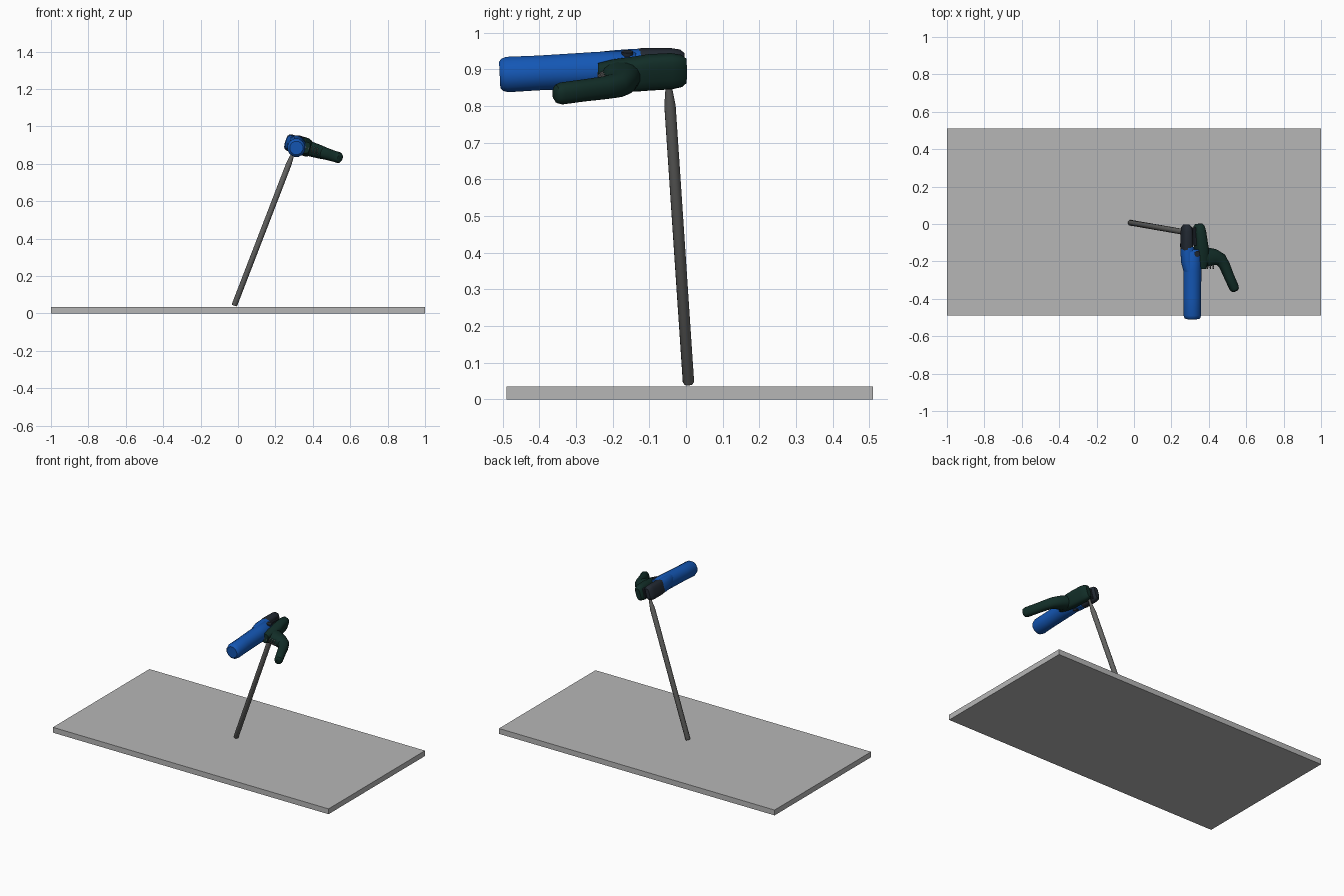
import bpy, bmesh, math
from mathutils import Vector, Matrix

if "Cube" in bpy.data.objects:
    bpy.data.objects.remove(bpy.data.objects["Cube"])


def mat(name, r, g, b):
    m = bpy.data.materials.new(name)
    m.diffuse_color = (r, g, b, 1)
    m.use_nodes = True
    m.node_tree.nodes["Principled BSDF"].inputs["Base Color"].default_value = m.diffuse_color
    return m


BLUE = mat("blue_handle", 0.007, 0.095, 0.46)
GREEN = mat("dark_green_lever", 0.006, 0.027, 0.021)
JAW = mat("dark_jaw", 0.016, 0.022, 0.032)
STEEL = mat("plate_grey", 0.47, 0.47, 0.47)
ROD = mat("electrode_grey", 0.13, 0.13, 0.125)
SPRING = mat("spring_grey", 0.25, 0.25, 0.25)

# holder frame: rolled about its long axis so the lever hangs to the right
HOLDER = Matrix.Translation((0.312, 0, 0.902)) @ Matrix.Rotation(math.radians(17), 4, 'Y')


def finish(name, bm, material, matrix=Matrix(), smooth=True):
    bmesh.ops.recalc_face_normals(bm, faces=bm.faces)
    me = bpy.data.meshes.new(name)
    bm.to_mesh(me)
    bm.free()
    me.transform(matrix)
    me.materials.append(material)
    ob = bpy.data.objects.new(name, me)
    bpy.context.collection.objects.link(ob)
    if smooth:
        bpy.context.view_layer.objects.active = ob
        ob.select_set(True)
        bpy.ops.object.shade_smooth_by_angle(angle=math.radians(35))
        ob.select_set(False)
    return ob


def loft(name, stations, material, matrix=HOLDER, sides=16, power=1.0):
    """Skin rings: stations are (x, y, z, half_width, half_height)."""
    bm = bmesh.new()
    rings = []
    pts = [Vector(s[:3]) for s in stations]
    for i, s in enumerate(stations):
        t = (pts[min(i + 1, len(pts) - 1)] - pts[max(i - 1, 0)]).normalized()
        ref = Vector((0, 0, 1)) if abs(t.z) < 0.8 else Vector((0, 1, 0))
        side = t.cross(ref).normalized()
        up = side.cross(t)
        ring = []
        for k in range(sides):
            a = 2 * math.pi * (k + 0.5) / sides
            c, d = math.cos(a), math.sin(a)
            c = math.copysign(abs(c) ** power, c)
            d = math.copysign(abs(d) ** power, d)
            ring.append(bm.verts.new(pts[i] + side * c * s[3] + up * d * s[4]))
        rings.append(ring)
    for a, b in zip(rings, rings[1:]):
        for k in range(sides):
            j = (k + 1) % sides
            bm.faces.new((a[k], a[j], b[j], b[k]))
    bm.faces.new(rings[0])
    bm.faces.new(rings[-1])
    return finish(name, bm, material, matrix)


# work plate
bm = bmesh.new()
bmesh.ops.create_cube(bm, size=1)
bmesh.ops.scale(bm, vec=(2, 1, 0.035), verts=bm.verts)
bmesh.ops.translate(bm, vec=(0, 0.01, 0.0175), verts=bm.verts)
finish("work_plate", bm, STEEL, smooth=False)

# electrode, tapering to a bare end held in the jaws
foot, head = Vector((-0.02, 0.007, 0.042)), Vector((0.309, -0.05, 0.895))
rod = [(0, 0.012), (0.006, 0.0155), (0.89, 0.0155), (0.955, 0.008), (1, 0.008)]
loft("electrode", [(*foot.lerp(head, t), r, r) for t, r in rod], ROD, Matrix(), 14)

# handle grip, slightly tilted, with a rounded rear end
grip = [(-0.508, 0.036), (-0.502, 0.044), (-0.488, 0.049), (-0.40, 0.048),
        (-0.25, 0.050), (-0.15, 0.050), (-0.135, 0.042)]
loft("handle", [(0.312, y, 0.885 + (y + 0.5) * 0.05, r, r * 1.02) for y, r in grip],
     BLUE, Matrix(), 12)

# fixed arm: blue shoulder swelling to the left, then the dark fixed jaw
loft("handle_shoulder", [(-0.01, -0.25, 0, 0.036, 0.040), (-0.022, -0.20, 0, 0.038, 0.042),
                         (-0.026, -0.15, 0, 0.036, 0.045), (-0.028, -0.125, 0, 0.032, 0.045)],
     BLUE, power=0.75)
loft("fixed_jaw", [(-0.028, -0.15, 0, 0.030, 0.042), (-0.032, -0.12, 0, 0.030, 0.046),
                   (-0.032, -0.04, 0, 0.027, 0.046), (-0.033, -0.015, 0, 0.023, 0.042),
                   (-0.033, -0.004, 0, 0.013, 0.032)], JAW, power=0.65)

# moving jaw on the right
loft("moving_jaw", [(0.035, 0.001, 0.004, 0.015, 0.034), (0.036, -0.012, 0.004, 0.025, 0.044),
                    (0.038, -0.04, 0.004, 0.031, 0.049), (0.046, -0.10, 0.003, 0.033, 0.049),
                    (0.052, -0.14, 0, 0.036, 0.047), (0.055, -0.20, 0, 0.030, 0.040),
                    (0.054, -0.24, 0, 0.020, 0.030)], GREEN, power=0.65)

# squeeze lever sweeping outward and back
loft("squeeze_lever", [(0.045, -0.17, 0, 0.055, 0.040), (0.085, -0.178, 0, 0.052, 0.040),
                       (0.125, -0.178, 0, 0.044, 0.037), (0.158, -0.190, 0, 0.035, 0.033),
                       (0.180, -0.222, 0, 0.029, 0.031), (0.205, -0.28, 0, 0.027, 0.030),
                       (0.233, -0.340, 0, 0.026, 0.030), (0.239, -0.353, 0, 0.021, 0.025),
                       (0.242, -0.359, 0, 0.012, 0.015)], GREEN, power=0.85)

# hinge pin through both arms
loft("hinge_pin", [(0.012, -0.16, -0.052, 0.016, 0.016),
                   (0.012, -0.16, 0.052, 0.016, 0.016)], JAW)

# metal grip pads either side of the electrode
for name, x in (("left_grip_pad", -0.009), ("right_grip_pad", 0.010)):
    loft(name, [(x, -0.115, 0, 0.007, 0.030), (x, -0.02, 0, 0.007, 0.030)], JAW, power=0.5)

# return spring between handle and lever
coil = []
for i in range(61):
    a = i / 60 * 5 * 2 * math.pi
    coil.append((0.045 + 0.08 * i / 60, -0.225 + 0.014 * math.cos(a),
                 0.014 * math.sin(a), 0.003, 0.003))
loft("return_spring", coil, SPRING, sides=6)
